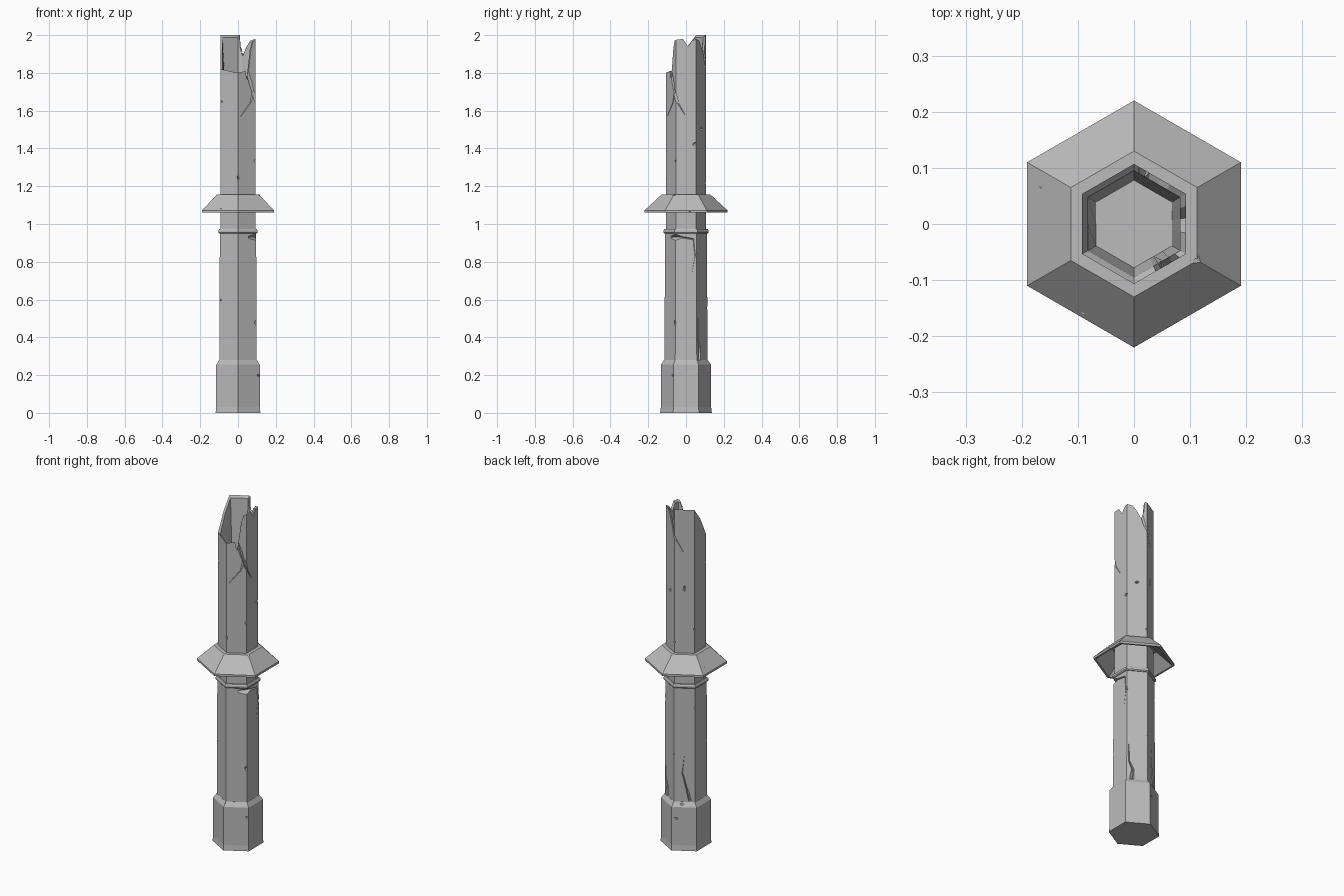
import bpy, bmesh, math, random
from mathutils import Vector, Euler

random.seed(4)
if "Cube" in bpy.data.objects:
    bpy.data.objects.remove(bpy.data.objects["Cube"])

stone = bpy.data.materials.new("grey stone")
stone.use_nodes = True
GREY = (0.5, 0.5, 0.5, 1)
stone.diffuse_color = GREY
stone.node_tree.nodes["Principled BSDF"].inputs["Base Color"].default_value = GREY


def hexp(u, r, z):
    """Point on a hexagon outline; whole u values are corners, u=1 at the back."""
    k, t = int(math.floor(u)), u - math.floor(u)
    a, b = (Vector((r * math.cos(math.radians(30 + 60 * i)),
                    r * math.sin(math.radians(30 + 60 * i)), z)) for i in (k, k + 1))
    return a.lerp(b, t)


def finish(bm, name):
    bmesh.ops.recalc_face_normals(bm, faces=bm.faces)
    me = bpy.data.meshes.new(name)
    bm.to_mesh(me)
    bm.free()
    me.materials.append(stone)
    ob = bpy.data.objects.new(name, me)
    bpy.context.scene.collection.objects.link(ob)
    return ob


def loft(name, rings, closed=False):
    """Skin rings of points; cap both ends, or join the last ring to the first."""
    bm = bmesh.new()
    vs = [[bm.verts.new(p) for p in ring] for ring in rings]
    n = len(vs[0])
    pairs = list(zip(vs, vs[1:])) + ([(vs[-1], vs[0])] if closed else [])
    for a, b in pairs:
        for i in range(n):
            j = (i + 1) % n
            bm.faces.new((a[i], a[j], b[j], b[i]))
    if not closed:
        bm.faces.new(vs[0])
        bm.faces.new(vs[-1])
    return finish(bm, name)


def hex_part(name, profile, closed=False):
    return loft(name, [[hexp(k, r, z) for k in range(6)] for r, z in profile], closed)


def hull(points):
    bm = bmesh.new()
    for p in points:
        bm.verts.new(p)
    res = bmesh.ops.convex_hull(bm, input=bm.verts)
    loose = [v for v in res["geom_interior"] if isinstance(v, bmesh.types.BMVert)]
    bmesh.ops.delete(bm, geom=loose, context="VERTS")
    return finish(bm, "cutter")


def chip(u, z, r, wide, tall, deep):
    """Irregular faceted lump that bites a chip out of the surface."""
    c = hexp(u, r, z)
    out = Vector((c.x, c.y, 0)).normalized()
    side = Vector((-out.y, out.x, 0))
    up = Vector((0, 0, 1))
    lean = random.uniform(-0.5, 0.5)
    return hull([c - out * deep + up * tall * lean * 0.5,
                 c + out * 0.04 + up * tall * 1.2, c + out * 0.04 - up * tall * 1.2,
                 c + side * wide + up * tall * lean + out * 0.02,
                 c - side * wide - up * tall * lean + out * 0.02])


def crack(path, r, width):
    """V-shaped grooves along a path of (u, z), narrowing to its end."""
    cuts = []
    for i, ((u0, z0), (u1, z1)) in enumerate(zip(path, path[1:])):
        w0 = width * (1 - i / (len(path) - 1)) + 0.001
        w1 = width * (1 - (i + 1) / (len(path) - 1)) + 0.001
        p, q = hexp(u0, r, z0), hexp(u1, r, z1)
        along = (q - p).normalized()
        pts = []
        for c, w in ((p - along * 0.003, w0), (q + along * 0.003, w1)):
            out = Vector((c.x, c.y, 0)).normalized()
            side = out.cross(along).normalized()
            pts += [c - out * w * 1.3, c + out * 0.02 + side * w * 2,
                    c + out * 0.02 - side * w * 2]
        cuts.append(hull(pts))
    return cuts


def carve(ob, cutters):
    for c in cutters:
        m = ob.modifiers.new("wear", "BOOLEAN")
        m.operation, m.solver, m.object = "DIFFERENCE", "EXACT", c
    bpy.context.view_layer.update()
    dg = bpy.context.evaluated_depsgraph_get()
    me = bpy.data.meshes.new_from_object(ob.evaluated_get(dg))
    ob.modifiers.clear()
    ob.data = me
    for c in cutters:
        bpy.data.objects.remove(c)


# Foot block with a sloping shoulder
R = 0.133
base = hex_part("base", [(0.137, 0), (R, 0.03), (R, 0.255), (0.115, 0.28)])
carve(base, [chip(4.93, 0.2, R, 0.022, 0.022, 0.014), chip(1.2, 0.19, R, 0.03, 0.02, 0.012),
             chip(1.4, 0.27, 0.125, 0.04, 0.02, 0.012), chip(4, 0.275, 0.125, 0.04, 0.015, 0.008)])

# Lower shaft
R = 0.113
lower = hex_part("lower_shaft", [(0.114, 0.27), (0.111, 0.955), (0.107, 0.965), (0.107, 1.14)])
carve(lower, [chip(3.05, 0.6, R, 0.025, 0.02, 0.014), chip(4.95, 0.48, R, 0.02, 0.045, 0.013),
              chip(0, 0.83, R, 0.02, 0.04, 0.012), chip(2, 0.83, R, 0.02, 0.04, 0.012),
              chip(1, 0.55, R, 0.02, 0.05, 0.008)]
      + crack([(4.6, 0.93), (5.3, 0.93), (5.85, 0.92), (5.93, 0.83), (5.78, 0.74)], R, 0.009)
      + crack([(0.25, 0.27), (0.3, 0.34), (0.12, 0.39), (0.1, 0.5)], R, 0.011)
      + crack([(1.75, 0.29), (1.6, 0.36), (1.4, 0.45), (1.5, 0.55)], R, 0.008))

# Narrow collar ring below the guard
hex_part("collar_ring", [(0.1, 0.95), (0.115, 0.95), (0.12, 0.956), (0.12, 0.966),
                         (0.115, 0.973), (0.1, 0.973)], closed=True)

# Flared guard, hollow underneath
guard = hex_part("guard", [(0.1, 1.155), (0.13, 1.155), (0.22, 1.072), (0.22, 1.06),
                           (0.208, 1.06), (0.122, 1.135), (0.1, 1.135)], closed=True)
carve(guard, [chip(5.6, 1.065, 0.22, 0.018, 0.025, 0.01), chip(3.5, 1.08, 0.217, 0.05, 0.02, 0.008),
              chip(2.15, 1.1, 0.195, 0.04, 0.015, 0.008), chip(5, 1.155, 0.13, 0.03, 0.012, 0.012)])

# Hollow upper shaft with a jagged broken rim: (position round the hexagon, height)
rim = [(0, 1.98), (0.3, 1.97), (0.5, 1.94), (0.7, 1.9), (0.85, 1.94), (0.9, 2.0), (1, 2.0),
       (2, 2.0), (2.5, 1.93), (3, 1.82), (4, 1.8), (4.42, 1.81), (4.52, 1.76), (4.62, 1.83),
       (4.75, 1.93), (4.88, 1.97), (5, 1.975), (5.35, 1.98), (5.6, 1.94), (5.8, 1.97)]
R = 0.107
upper = loft("upper_shaft", [
    [hexp(u, R, 1.12) for u, h in rim],
    [hexp(u, R, h) for u, h in rim],
    [hexp(u, 0.095, h - 0.012) for u, h in rim],
    [hexp(u, 0.078, 1.7) for u, h in rim]])
carve(upper, [chip(3.05, 1.65, R, 0.022, 0.02, 0.014), chip(4, 1.25, R, 0.02, 0.055, 0.012),
              chip(5.9, 1.42, R, 0.025, 0.025, 0.015), chip(4.95, 1.33, R, 0.015, 0.035, 0.01),
              chip(0.5, 1.5, 0.1, 0.025, 0.02, 0.012), chip(1.5, 1.53, 0.1, 0.015, 0.045, 0.012),
              chip(2, 1.3, R, 0.02, 0.04, 0.01), chip(1, 1.22, R, 0.03, 0.04, 0.01)]
      + crack([(4.55, 1.8), (4.85, 1.7), (4.7, 1.64), (4.15, 1.57)], R, 0.009)
      + crack([(4.85, 1.7), (5.1, 1.64), (5.45, 1.58)], R, 0.009)
      + crack([(0.75, 1.91), (0.9, 1.85), (1.1, 1.82), (1.45, 1.75)], R, 0.008))
